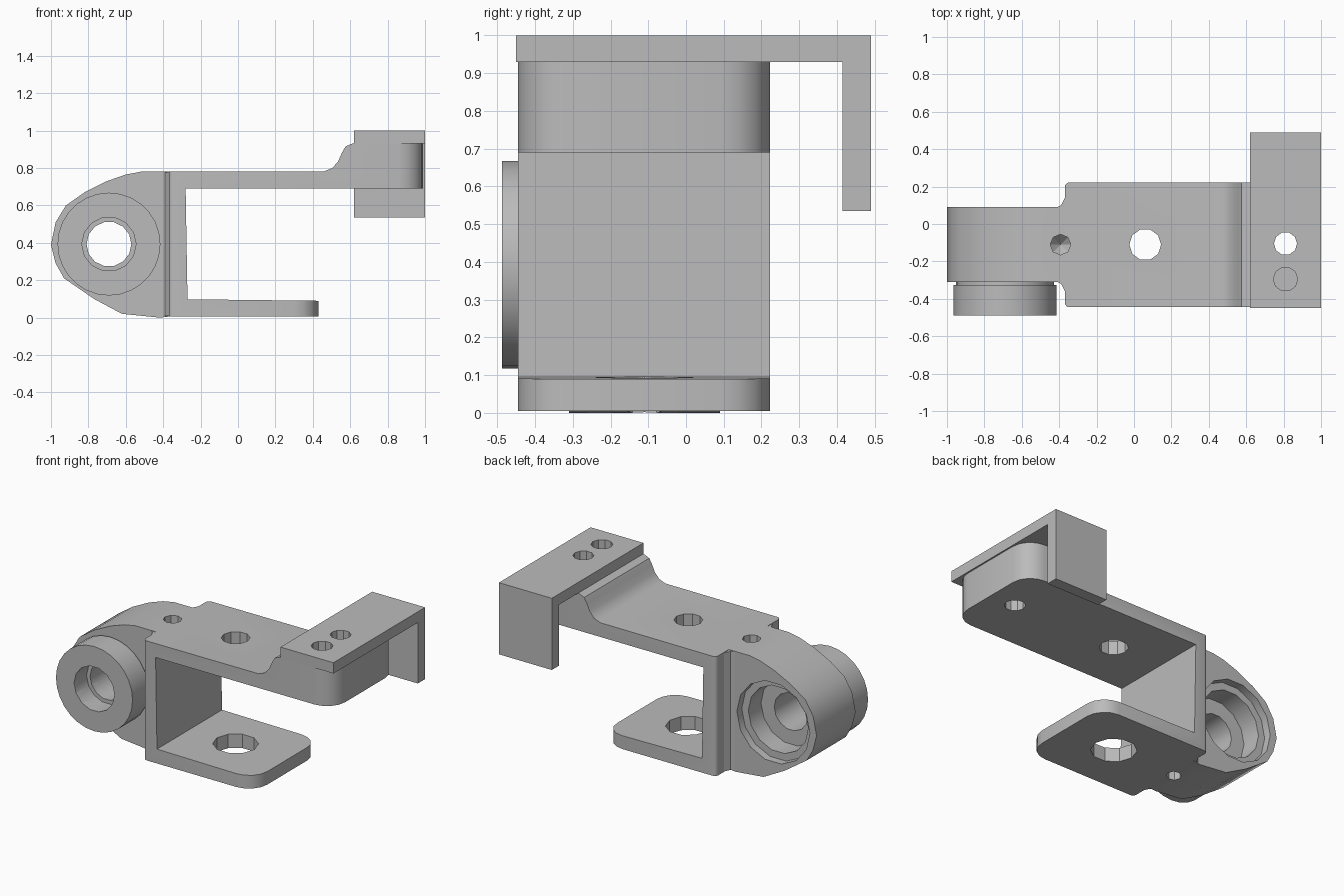
import bpy, bmesh, math
from mathutils import Matrix, Vector

cube = bpy.data.objects.get("Cube")
if cube:
    bpy.data.objects.remove(cube, do_unlink=True)

metal = bpy.data.materials.new("plain_grey")
metal.use_nodes = True
GREY = (0.5, 0.5, 0.5, 1)
metal.diffuse_color = GREY
metal.node_tree.nodes["Principled BSDF"].inputs["Base Color"].default_value = GREY


def make(name, bm):
    bmesh.ops.recalc_face_normals(bm, faces=bm.faces[:])
    mesh = bpy.data.meshes.new(name)
    bm.to_mesh(mesh)
    bm.free()
    obj = bpy.data.objects.new(name, mesh)
    bpy.context.collection.objects.link(obj)
    mesh.materials.append(metal)
    return obj


def prism(name, outline, axis, lo, hi, rounds=()):
    """Extrude a 2D outline along an axis; rounds = (x, radius) for upright edges."""
    place = {"x": lambda a, b, t: (t, a, b),
             "y": lambda a, b, t: (a, t, b),
             "z": lambda a, b, t: (a, b, t)}[axis]
    bm = bmesh.new()
    face = bm.faces.new([bm.verts.new(place(a, b, lo)) for a, b in outline])
    new = bmesh.ops.extrude_face_region(bm, geom=[face])["geom"]
    step = Vector(place(0, 0, hi - lo))
    bmesh.ops.translate(bm, vec=step, verts=[v for v in new if isinstance(v, bmesh.types.BMVert)])
    bmesh.ops.recalc_face_normals(bm, faces=bm.faces[:])
    for x, radius in rounds:
        edges = [e for e in bm.edges
                 if all(abs(v.co.x - x) < 0.001 for v in e.verts)
                 and abs(e.verts[0].co.z - e.verts[1].co.z) > 0.05]
        bmesh.ops.bevel(bm, geom=edges, offset=radius, segments=4,
                        profile=0.5, affect='EDGES')
    return make(name, bm)


def lathe(name, profile, centre, axis="z", sides=10):
    """Spin (radius, height) points into a round solid along z or y."""
    bm = bmesh.new()
    verts = [bm.verts.new((r, 0, h)) for r, h in profile]
    edges = [bm.edges.new(pair) for pair in zip(verts, verts[1:])]
    bmesh.ops.spin(bm, geom=verts + edges, cent=(0, 0, 0), axis=(0, 0, 1),
                   angle=math.tau, steps=sides)
    bmesh.ops.remove_doubles(bm, verts=bm.verts[:], dist=0.0001)
    if axis == "y":
        bm.transform(Matrix.Rotation(-math.pi / 2, 4, 'X'))
    bmesh.ops.translate(bm, vec=centre, verts=bm.verts[:])
    return make(name, bm)


def drill(name, x, y, radius, bottom, top):
    return lathe(name, [(0, bottom), (radius, bottom), (radius, top), (0, top)], (x, y, 0))


def cut(obj, cutters):
    bpy.context.view_layer.objects.active = obj
    for cutter in cutters:
        mod = obj.modifiers.new("hole", 'BOOLEAN')
        mod.operation = 'DIFFERENCE'
        mod.solver = 'EXACT'
        mod.object = cutter
        bpy.ops.object.modifier_apply(modifier=mod.name)


# C-shaped bracket with the raised block at its upper end
FRONT, BACK, MID = -0.445, 0.222, -0.11
bracket = prism("bracket", [
    (-0.37, 0.005), (0.43, 0.005), (0.43, 0.09), (-0.27, 0.098), (-0.28, 0.69),
    (0.99, 0.69), (0.99, 0.93), (0.61, 0.93), (0.575, 0.915), (0.555, 0.88),
    (0.535, 0.835), (0.505, 0.80), (0.46, 0.782), (-0.37, 0.78)],
    "y", FRONT, BACK, [(0.43, 0.13), (0.99, 0.13), (-0.37, 0.025)])

# Cap plate with its down-turned rear flange
cap = prism("cap_flange", [
    (-0.45, 0.93), (0.415, 0.93), (0.415, 0.535), (0.49, 0.535), (0.49, 1), (-0.45, 1)],
    "x", 0.62, 1)

# Rounded hinge lug
lug = prism("hinge_lug", [
    (-0.37, 0.78), (-0.52, 0.78), (-0.60, 0.765), (-0.70, 0.73), (-0.82, 0.67),
    (-0.92, 0.60), (-0.975, 0.51), (-1, 0.39), (-0.975, 0.29), (-0.93, 0.21),
    (-0.77, 0.10), (-0.62, 0.02), (-0.42, 0), (-0.37, 0.005)],
    "y", -0.31, 0.09)

# Small fillets where the lug meets the back wall
for side, label in ((1, "rear"), (-1, "front")):
    prism("fillet_" + label, [(a, MID + side * b) for a, b in (
        (-0.365, 0.19), (-0.43, 0.19), (-0.39, 0.21), (-0.37, 0.25), (-0.365, 0.25))],
        "z", 0.008, 0.777)

# Bearing collar with a narrow neck against the lug
HUB = (-0.69, 0, 0.393)
collar = lathe("bearing_collar", [
    (0, -0.488), (0.275, -0.488), (0.275, -0.325), (0.262, -0.325), (0.262, -0.31), (0, -0.31)],
    HUB, "y", 28)

# Stepped bore through collar and lug
bore = lathe("bore_cutter", [
    (0, -0.6), (0.145, -0.6), (0.145, -0.36), (0.12, -0.36), (0.12, -0.09), (0.215, -0.09),
    (0.215, 0.04), (0.262, 0.04), (0.262, 0.2), (0, 0.2)], HUB, "y", 14)

# Plate holes, and blind holes with pointed ends
pin_top = lathe("pin_top_cutter", [(0, 0.59), (0.055, 0.65), (0.055, 0.9), (0, 0.9)],
                (-0.393, MID, 0), sides=8)
pin_low = lathe("pin_low_cutter", [(0, -0.1), (0.045, -0.1), (0.045, 0.12), (0, 0.17)],
                (-0.393, MID, 0), sides=8)
upper = drill("upper_cutter", 0.06, MID, 0.085, 0.6, 0.88)
lower = drill("lower_cutter", 0.06, MID, 0.135, -0.1, 0.2)
through = drill("through_cutter", 0.81, -0.105, 0.062, 0.6, 1.1)
blind = drill("blind_cutter", 0.81, -0.295, 0.065, 0.8, 1.1)

cut(bracket, [pin_top, pin_low, upper, lower, through, blind])
cut(cap, [through, blind])
cut(lug, [pin_top, pin_low, bore])
cut(collar, [bore])
for cutter in (bore, pin_top, pin_low, upper, lower, through, blind):
    bpy.data.objects.remove(cutter, do_unlink=True)

# Smooth the round parts while keeping edges crisp
for obj in (bracket, lug, collar):
    bpy.ops.object.select_all(action='DESELECT')
    obj.select_set(True)
    bpy.context.view_layer.objects.active = obj
    bpy.ops.object.shade_smooth_by_angle(angle=math.radians(28))
